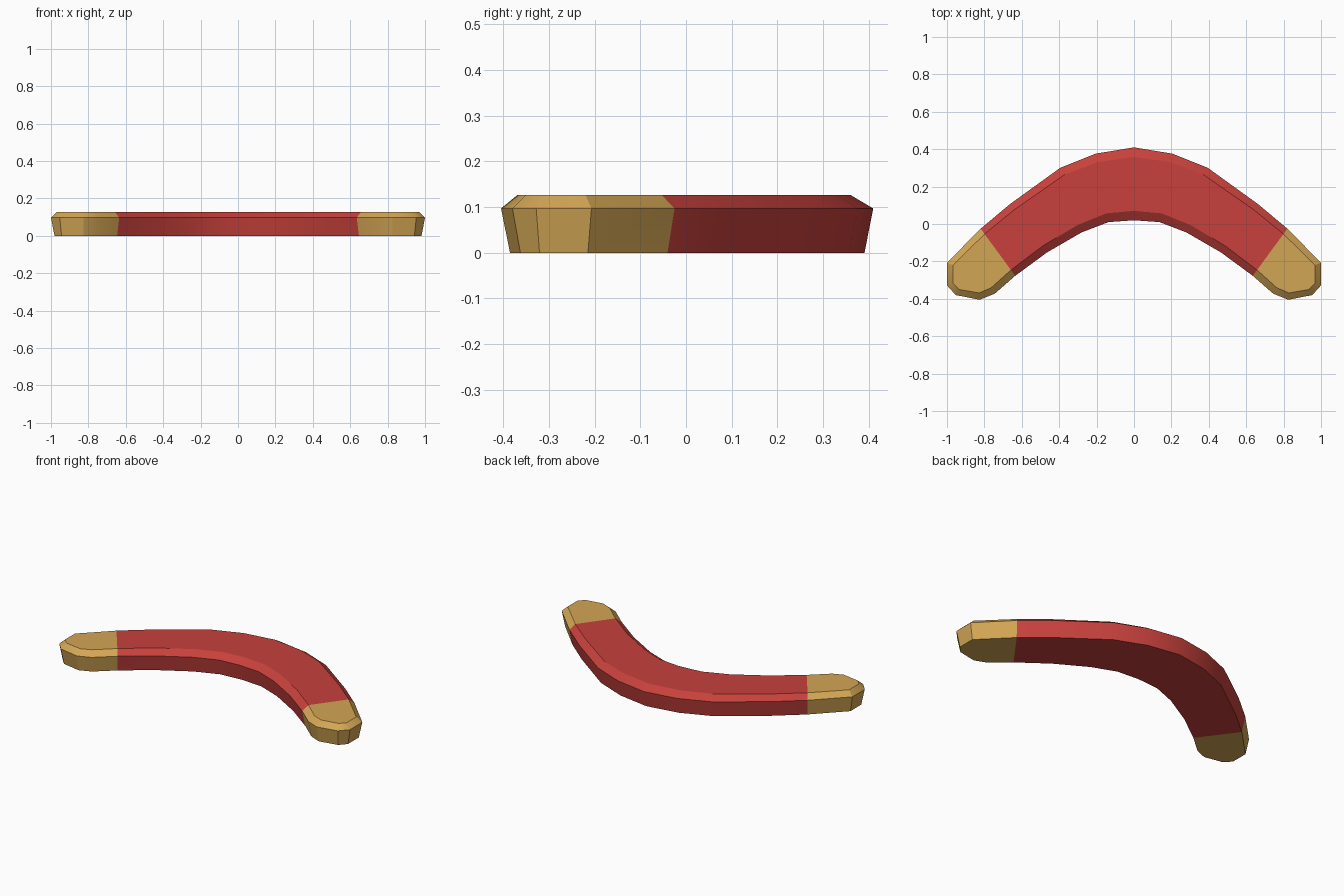
import bpy, bmesh, math
from mathutils import Vector

if "Cube" in bpy.data.objects:
    bpy.data.objects.remove(bpy.data.objects["Cube"])


def material(name, rgb):
    m = bpy.data.materials.new(name)
    m.diffuse_color = (*rgb, 1.0)
    m.use_nodes = True
    m.node_tree.nodes["Principled BSDF"].inputs["Base Color"].default_value = m.diffuse_color
    return m


# Right half of the widest outline, from outer apex round the tip to inner apex
half = [(0, .41), (.205, .376), (.395, .30), (.665, .105), (.82, -.025), (1, -.207),
        (1, -.328), (.953, -.38), (.825, -.405), (.745, -.373), (.635, -.277),
        (.465, -.152), (.28, -.045), (.137, .01), (0, .02)]
outline = [Vector(p) for p in half] + [Vector((-x, y)) for x, y in half[-2:0:-1]]


def inset(pts, amount):
    """Move each point inward along its corner bisector (clockwise outline)."""
    out = []
    n = len(pts)
    for i, p in enumerate(pts):
        a = (p - pts[i - 1]).normalized()
        b = (pts[(i + 1) % n] - p).normalized()
        na, nb = Vector((a.y, -a.x)), Vector((b.y, -b.x))
        m = (na + nb).normalized()
        out.append(p + m * (amount(p) / m.dot(na)))
    return out


# Stack three outlines: narrow base, widest ledge, bevelled top
bm = bmesh.new()
levels = [(0, lambda p: .019), (.097, lambda p: 0), (.127, lambda p: .05 - .018 * abs(p.x))]
rings = [[bm.verts.new((p.x, p.y, z)) for p in inset(outline, f)] for z, f in levels]
n = len(outline)
for lo, hi in zip(rings, rings[1:]):
    for i in range(n):
        j = (i + 1) % n
        bm.faces.new((lo[i], lo[j], hi[j], hi[i]))
bm.faces.new(rings[0])
bm.faces.new(rings[-1])
bmesh.ops.recalc_face_normals(bm, faces=bm.faces[:])

# Cut straight across both arms and paint the tips
a, b = Vector((.82, -.025)), Vector((.635, -.277))
d = (a - b).normalized()
for s in (1, -1):
    normal = Vector((s * d.y, -d.x, 0))
    point = Vector((s * a.x, a.y, 0))
    bmesh.ops.bisect_plane(bm, geom=bm.verts[:] + bm.edges[:] + bm.faces[:],
                           dist=1e-4, plane_co=point, plane_no=normal)
    for f in bm.faces:
        if (f.calc_center_median() - point).dot(normal) > 0:
            f.material_index = 1

mesh = bpy.data.meshes.new("boomerang")
bm.to_mesh(mesh)
bm.free()
mesh.materials.append(material("red", (.57, .053, .045)))
mesh.materials.append(material("gold", (.65, .38, .09)))
obj = bpy.data.objects.new("boomerang", mesh)
bpy.context.collection.objects.link(obj)
bpy.context.view_layer.objects.active = obj
obj.select_set(True)
bpy.ops.object.shade_smooth_by_angle(angle=math.radians(30))
